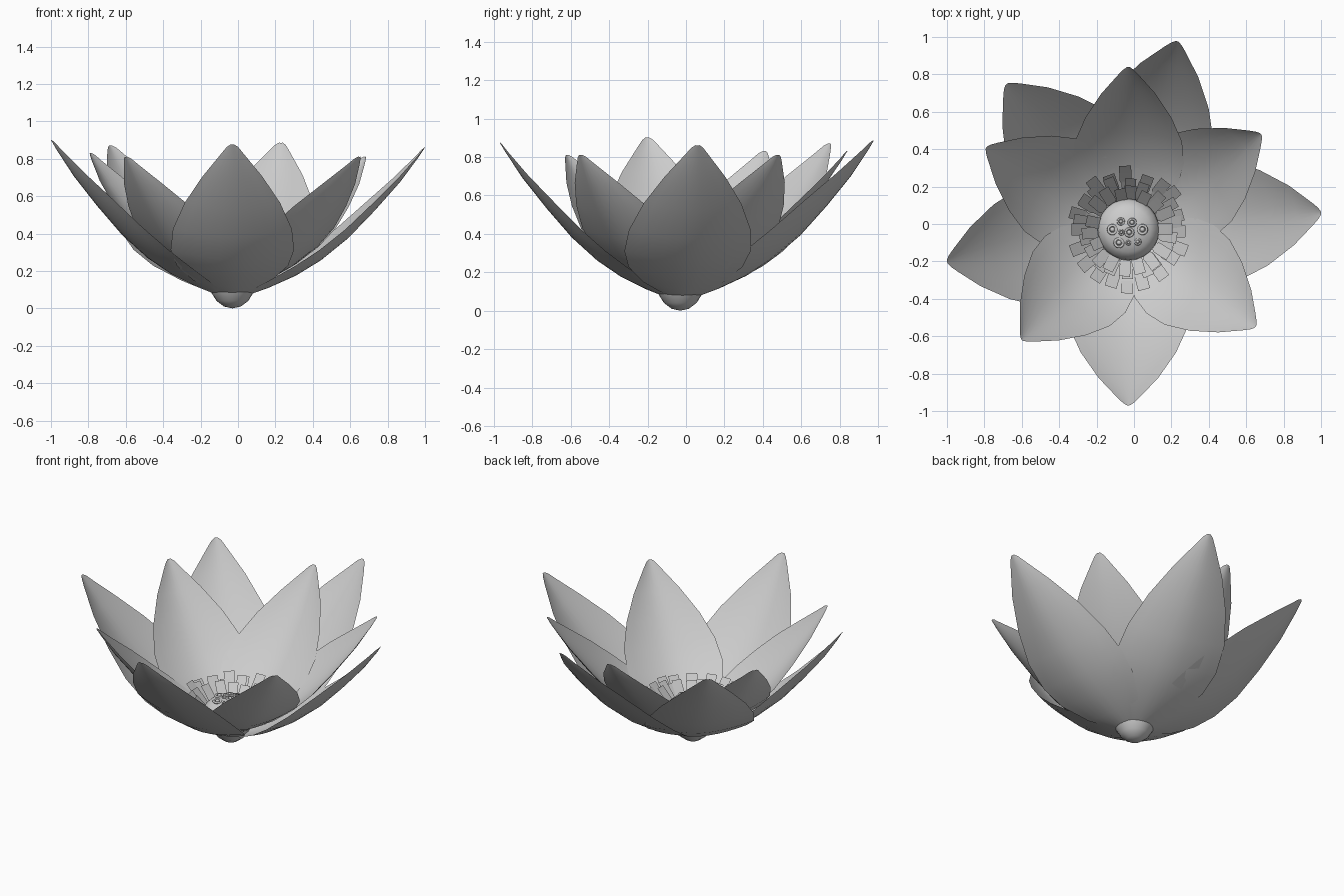
import bpy, bmesh, math, random
from mathutils import Vector, Matrix

if "Cube" in bpy.data.objects:
    bpy.data.objects.remove(bpy.data.objects["Cube"])

random.seed(4)
CX, CY = -0.03, -0.03


def finish(bm, name, angle=60):
    me = bpy.data.meshes.new(name)
    bm.to_mesh(me)
    bm.free()
    ob = bpy.data.objects.new(name, me)
    bpy.context.collection.objects.link(ob)
    bpy.ops.object.select_all(action='DESELECT')
    ob.select_set(True)
    bpy.context.view_layer.objects.active = ob
    bpy.ops.object.shade_smooth_by_angle(angle=math.radians(angle))
    return ob


# Petal midrib: radius, height, half width
RIB = [(0.04, 0.06, 0.03), (0.10, 0.078, 0.115), (0.19, 0.112, 0.21),
       (0.33, 0.178, 0.298), (0.46, 0.262, 0.33), (0.60, 0.382, 0.318),
       (0.74, 0.535, 0.255), (0.87, 0.69, 0.16), (0.965, 0.825, 0.06),
       (0.99, 0.865, 0.03), (1.0, 0.88, 0.01)]
COLS = 10


def petal(name, angle, reach, height, width, lift, curl):
    bm = bmesh.new()
    rot = Matrix.Rotation(math.radians(angle), 3, 'Z')
    z0 = RIB[0][1]
    zs = (height - z0) / (RIB[-1][1] - z0)
    # lift raises the belly of the petal, leaving base and tip in place
    pts = [(r * reach, z0 + (z - z0) * zs + lift * math.sin(math.pi * r ** 0.6), w * width)
           for r, z, w in RIB]
    rows = []
    for i, (r, z, w) in enumerate(pts):
        a, b = pts[max(i - 1, 0)], pts[min(i + 1, len(pts) - 1)]
        dr, dz = b[0] - a[0], b[1] - a[1]
        n = math.hypot(dr, dz)
        row = []
        for j in range(COLS + 1):
            u = 2 * j / COLS - 1
            cup = curl * w * abs(u) ** 1.7
            p = rot @ Vector((r - cup * dz / n, w * u, z + cup * dr / n))
            row.append(bm.verts.new(p + Vector((CX, CY, 0))))
        rows.append(row)
    for a, b in zip(rows, rows[1:]):
        for j in range(COLS):
            bm.faces.new((a[j], b[j], b[j + 1], a[j + 1]))
    finish(bm, name)


# Outer and inner rings of petals: angle, reach, tip height
OUTER = [(5, 1.034, 0.86), (75.5, 1.04, 0.885), (130, 1.015, 0.87),
         (190, 0.985, 0.90), (270, 0.94, 0.875)]
INNER = [(35.7, 0.874, 0.81), (90, 0.87, 0.83), (150, 0.878, 0.83),
         (226, 0.82, 0.81), (-37.4, 0.856, 0.81)]
for k, (a, r, h) in enumerate(OUTER):
    petal(f"outer_petal_{k + 1}", a, r, h, 1.0, 0.0, 0.2)
for k, (a, r, h) in enumerate(INNER):
    petal(f"inner_petal_{k + 1}", a, r, h, 0.9, 0.03, 0.25)

# Receptacle: lathed bulb whose underside shows below the petals
PROFILE = [(0, 0), (0.045, 0.01), (0.085, 0.04), (0.11, 0.08), (0.145, 0.14),
           (0.165, 0.19), (0.155, 0.23), (0.12, 0.262), (0.07, 0.28), (0, 0.287)]
bm = bmesh.new()
vs = [bm.verts.new((r + CX, CY, z)) for r, z in PROFILE]
es = [bm.edges.new(p) for p in zip(vs, vs[1:])]
bmesh.ops.spin(bm, geom=vs + es, cent=(CX, CY, 0), axis=(0, 0, 1),
               angle=math.tau, steps=24, use_duplicate=False)
bmesh.ops.remove_doubles(bm, verts=bm.verts, dist=0.0005)
bmesh.ops.recalc_face_normals(bm, faces=bm.faces)
finish(bm, "receptacle")

# Seeds: small ring with a bead in it
SEEDS = [(-0.115, -0.03, 0.03), (0.045, -0.03, 0.03), (-0.08, -0.1, 0.03),
         (-0.025, -0.045, 0.027), (-0.07, 0.013, 0.022), (-0.01, 0.008, 0.025),
         (0.02, -0.095, 0.02), (-0.03, -0.1, 0.015), (-0.067, -0.045, 0.017)]
for k, (x, y, s) in enumerate(SEEDS):
    d = math.hypot(x - CX, y - CY)
    z = 0.287 - 1.6 * d * d
    bpy.ops.mesh.primitive_torus_add(major_segments=14, minor_segments=6, location=(x, y, z),
                                     major_radius=s * 0.75, minor_radius=s * 0.25)
    bpy.context.object.name = f"seed_ring_{k + 1}"
    bpy.ops.object.shade_smooth()
    bpy.ops.mesh.primitive_uv_sphere_add(segments=10, ring_count=6, radius=s * 0.45,
                                         location=(x, y, z))
    bpy.context.object.name = f"seed_{k + 1}"
    bpy.ops.object.shade_smooth()


# Stamens: flat strips leaning outward in rings
def stamen_ring(name, count, reach, top, width, offset):
    bm = bmesh.new()
    for k in range(count):
        a = math.tau * (k + offset + random.uniform(-0.2, 0.2)) / count
        r1 = reach + random.uniform(-0.025, 0.025)
        z1 = top + random.uniform(-0.015, 0.015)
        rot = Matrix.Rotation(a, 3, 'Z')
        rows = []
        for r, z, w in ((0.13, 0.11, 0.6), (r1 - 0.09, z1 - 0.10, 0.75),
                        (r1 - 0.08, z1 - 0.09, 1), (r1, z1, 1)):
            rows.append([bm.verts.new(rot @ Vector((r, s * w * width / 2, z))
                                      + Vector((CX, CY, 0))) for s in (-1, 1)])
        for p, q in zip(rows, rows[1:]):
            bm.faces.new((p[0], q[0], q[1], p[1]))
    finish(bm, name, 30)


stamen_ring("outer_stamens", 20, 0.325, 0.295, 0.065, 0.0)
stamen_ring("middle_stamens", 18, 0.275, 0.285, 0.06, 0.5)
stamen_ring("inner_stamens", 18, 0.235, 0.28, 0.06, 0.2)
